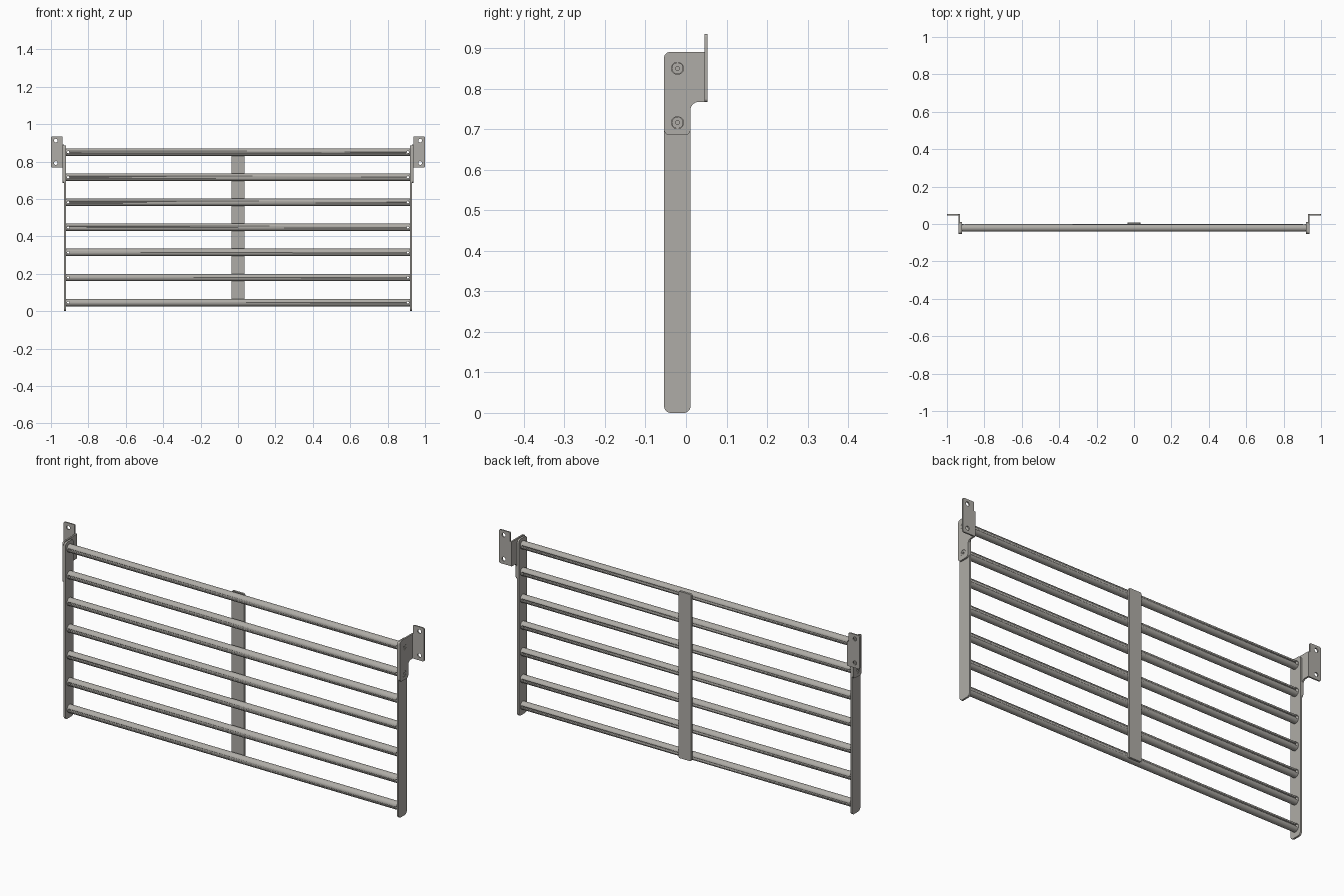
import bpy, bmesh, math
from mathutils import Matrix, Vector

if "Cube" in bpy.data.objects:
    bpy.data.objects.remove(bpy.data.objects["Cube"])

steel = bpy.data.materials.new("warm_grey_steel")
steel.diffuse_color = (0.43, 0.415, 0.385, 1)
steel.use_nodes = True
steel.node_tree.nodes["Principled BSDF"].inputs["Base Color"].default_value = steel.diffuse_color

RAIL_Y, RAIL_R, RAIL_END = -0.021, 0.02, 0.922
RAIL_Z = [0.046 + 0.134 * i for i in range(7)]
YZ = Matrix(((0, 0, 1, 0), (1, 0, 0, 0), (0, 1, 0, 0), (0, 0, 0, 1)))   # profile (y, z), depth x
XZ = Matrix(((1, 0, 0, 0), (0, 0, -1, 0), (0, 1, 0, 0), (0, 0, 0, 1)))  # profile (x, z), depth -y


def rounded(corners, steps=6):
    """Polygon outline with a fillet radius on each corner (x, y, r)."""
    out = []
    n = len(corners)
    for i, (x, y, r) in enumerate(corners):
        p = Vector((x, y))
        a = (Vector(corners[i - 1][:2]) - p).normalized()
        b = (Vector(corners[(i + 1) % n][:2]) - p).normalized()
        if r == 0:
            out.append(p)
            continue
        half = a.angle(b) / 2
        c = p + (a + b).normalized() * (r / math.sin(half))
        t = r / math.tan(half)
        s, e = p + a * t - c, p + b * t - c
        for k in range(steps + 1):
            d = s.lerp(e, k / steps).normalized() * r
            out.append(c + d)
    return out


def rect(x0, x1, y0, y1, r):
    return rounded([(x0, y0, r), (x1, y0, r), (x1, y1, r), (x0, y1, r)])


def circle(x, y, r, n=24):
    return [Vector((x + r * math.cos(2 * math.pi * i / n),
                    y + r * math.sin(2 * math.pi * i / n))) for i in range(n)]


def plate(name, loops, thick, plane, offset, mirror=False):
    """Flat plate from an outline plus hole loops."""
    cu = bpy.data.curves.new(name + "_profile", 'CURVE')
    cu.dimensions, cu.fill_mode, cu.extrude = '2D', 'BOTH', thick / 2
    for loop in loops:
        sp = cu.splines.new('POLY')
        sp.points.add(len(loop) - 1)
        for pt, v in zip(sp.points, loop):
            pt.co = (v.x, v.y, 0, 1)
        sp.use_cyclic_u = True
    tmp = bpy.data.objects.new(name + "_tmp", cu)
    me = bpy.data.meshes.new_from_object(tmp)
    bpy.data.objects.remove(tmp)
    me.transform(Matrix.Translation(offset) @ plane)
    bm = bmesh.new()
    bm.from_mesh(me)
    bmesh.ops.remove_doubles(bm, verts=bm.verts, dist=1e-5)
    bmesh.ops.recalc_face_normals(bm, faces=bm.faces)
    bm.to_mesh(me)
    bm.free()
    return finish(name, me, mirror)


def finish(name, me, mirror=False):
    me.name = name
    me.materials.clear()
    me.materials.append(steel)
    ob = bpy.data.objects.new(name, me)
    bpy.context.collection.objects.link(ob)
    if mirror:
        m = ob.modifiers.new("mirror", 'MIRROR')
        m.use_mirror_merge = False
    bpy.ops.object.select_all(action='DESELECT')
    ob.select_set(True)
    bpy.context.view_layer.objects.active = ob
    bpy.ops.object.shade_smooth_by_angle(angle=math.radians(30))
    return ob


def cylinders(r, length, mats, seg):
    me = bpy.data.meshes.new("cyl")
    bm = bmesh.new()
    for m in mats:
        bmesh.ops.create_cone(bm, cap_ends=True, segments=seg, radius1=r,
                              radius2=r, depth=length, matrix=m)
    bm.to_mesh(me)
    bm.free()
    return me


# Pin holes through both ends of every rail
cutter = finish("pin_hole_cutter", cylinders(0.006, 0.1, [
    Matrix.Translation((s * 0.908, RAIL_Y, z)) @ Matrix.Rotation(math.pi / 2, 4, 'X')
    for z in RAIL_Z for s in (-1, 1)], 16))
cutter.hide_render = True
cutter.hide_viewport = True

# Horizontal round rails
for i, z in enumerate(RAIL_Z):
    rail = finish("rail_%d" % (i + 1), cylinders(RAIL_R, 2 * RAIL_END, [
        Matrix.Translation((0, RAIL_Y, z)) @ Matrix.Rotation(math.pi / 2, 4, 'Y')], 40))
    b = rail.modifiers.new("pin_holes", 'BOOLEAN')
    b.object, b.operation, b.solver = cutter, 'DIFFERENCE', 'EXACT'
    rail.modifiers.move(len(rail.modifiers) - 1, 0)

# Centre strap on the back
plate("centre_strap", [rect(-0.034, 0.034, 0.03, 0.866, 0.006)], 0.01, XZ, (0, 0.004, 0))

# Side plates
plate("side_plates", [rect(-0.054, 0.011, 0.0, 0.885, 0.016)],
      0.009, YZ, (0.9245, 0, 0), True)

# Bracket webs with screw holes
web = rounded([(-0.054, 0.685, 0.014), (0.011, 0.685, 0.014), (0.011, 0.767, 0.02),
               (0.05, 0.767, 0), (0.05, 0.89, 0), (-0.054, 0.89, 0.014)])
screws = [(RAIL_Y, RAIL_Z[6]), (RAIL_Y, RAIL_Z[5])]
plate("bracket_webs", [web] + [circle(y, z, 0.015) for y, z in screws],
      0.008, YZ, (0.933, 0, 0), True)

# Sunk screw heads with drive sockets
for i, (y, z) in enumerate(screws):
    plate("screw_heads_%d" % (i + 1), [circle(y, z, 0.0142), circle(y, z, 0.005)],
          0.007, YZ, (0.9327, 0, 0), True)

# Bracket flanges with mounting holes
flange = rounded([(0.93, 0.767, 0), (1.0, 0.767, 0.008), (1.0, 0.935, 0.008),
                  (0.938, 0.935, 0.006), (0.938, 0.89, 0), (0.93, 0.89, 0)])
plate("bracket_flanges", [flange, circle(0.974, 0.912, 0.01), circle(0.974, 0.792, 0.01)],
      0.007, XZ, (0, 0.0495, 0), True)
